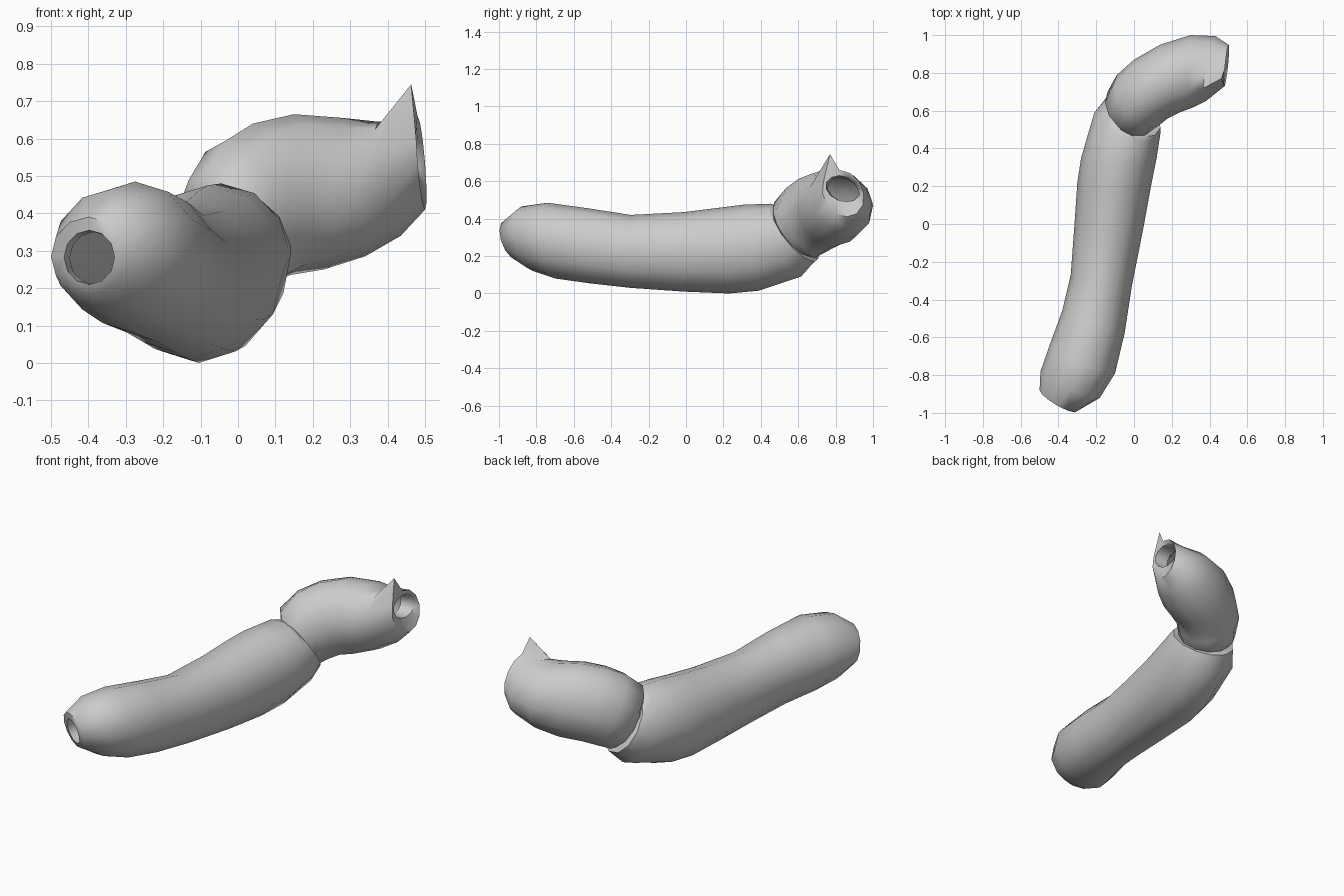
import bpy, math
from mathutils import Vector

SIDES = 12


def loft(name, rings, spike=None):
    """Open tube through tilted elliptical rings.
    ring = left x, left y, right x, right y, top z, bottom z, top lean x, top lean y"""
    verts, faces = [], []
    for lx, ly, rx, ry, zt, zb, dx, dy in rings:
        centre = Vector(((lx + rx) / 2, (ly + ry) / 2, (zt + zb) / 2))
        a = Vector(((rx - lx) / 2, (ry - ly) / 2, 0))
        b = Vector((dx, dy, (zt - zb) / 2))
        for j in range(SIDES):
            t = 2 * math.pi * j / SIDES
            verts.append(centre + a * math.cos(t) + b * math.sin(t))
    if spike:
        ring, side, co = spike
        verts[ring * SIDES + side] = Vector(co)
    for k in range(len(rings) - 1):
        for j in range(SIDES):
            n = (j + 1) % SIDES
            p, q = k * SIDES, (k + 1) * SIDES
            faces.append((p + j, q + j, q + n, p + n))
    mesh = bpy.data.meshes.new(name)
    mesh.from_pydata(verts, [], faces)
    ob = bpy.data.objects.new(name, mesh)
    bpy.context.collection.objects.link(ob)
    bpy.ops.object.select_all(action='DESELECT')
    ob.select_set(True)
    bpy.context.view_layer.objects.active = ob
    bpy.ops.object.shade_smooth_by_angle(angle=math.radians(55))
    return ob


# Long segment: hollow front tip, gently bent body, slanted rim at the joint
loft("long_tube", [
    (-.45, -.85, -.32, -.93, .35, .21, 0, -.02),
    (-.465, -.90, -.33, -.985, .355, .21, 0, -.02),
    (-.50, -.88, -.30, -.99, .39, .18, 0, -.03),
    (-.495, -.78, -.18, -.92, .465, .12, 0, -.03),
    (-.45, -.65, -.10, -.79, .485, .08, 0, -.02),
    (-.38, -.46, -.05, -.58, .455, .055, 0, 0),
    (-.335, -.27, -.01, -.32, .42, .03, 0, 0),
    (-.315, 0, .05, -.02, .435, .01, 0, 0),
    (-.30, .22, .09, .20, .46, 0, 0, -.02),
    (-.28, .35, .12, .35, .475, .015, 0, -.04),
    (-.21, .59, .14, .48, .48, .09, -.01, -.08),
    (-.15, .66, .14, .51, .465, .17, -.02, -.10),
    (-.11, .65, .09, .52, .42, .21, -.02, -.08),
])

# Short segment: turns towards +x and ends in a small opening with a raised point
loft("short_tube", [
    (-.12, .65, .07, .48, .42, .20, -.03, -.08),
    (-.14, .70, .10, .50, .51, .19, -.06, -.09),
    (-.09, .79, .13, .52, .59, .21, -.06, -.06),
    (0, .87, .18, .56, .64, .235, -.05, -.04),
    (.14, .95, .24, .59, .665, .25, -.04, -.02),
    (.30, 1, .32, .62, .655, .285, -.03, -.01),
    (.43, .995, .38, .65, .645, .34, -.03, -.02),
    (.50, .95, .48, .73, .66, .41, -.01, -.02),
    (.48, .93, .475, .75, .63, .49, 0, -.02),
    (.40, .92, .40, .76, .62, .49, 0, -.02),
], spike=(7, 2, (.463, .77, .745)))
